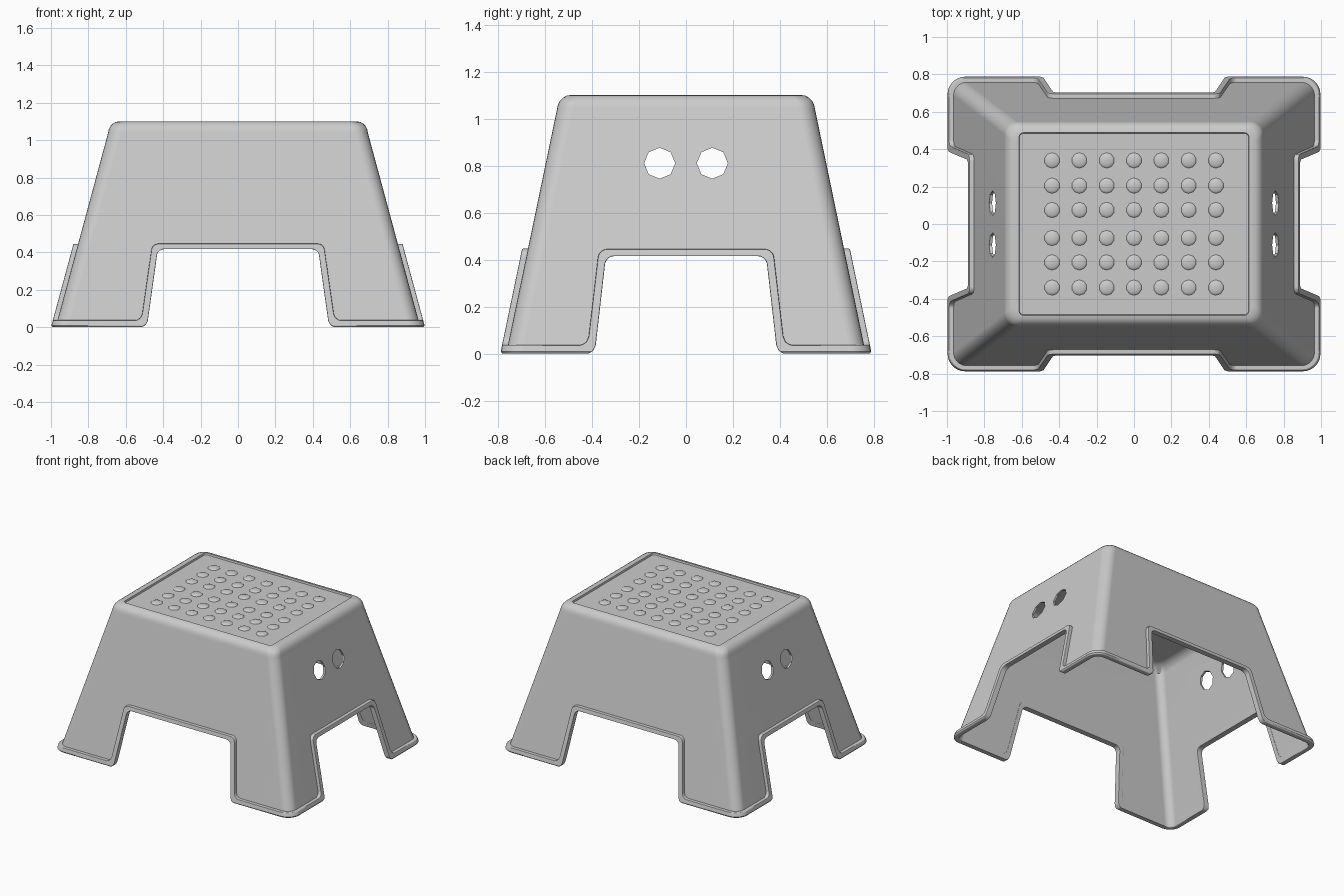
import bpy, bmesh, math
from mathutils import Vector

cube = bpy.data.objects.get("Cube")
if cube:
    bpy.data.objects.remove(cube, do_unlink=True)

grey = bpy.data.materials.new("light grey plastic")
grey.use_nodes = True
COLOUR = (0.6, 0.6, 0.6, 1)
grey.diffuse_color = COLOUR
grey.node_tree.nodes["Principled BSDF"].inputs["Base Color"].default_value = COLOUR

THICK = 0.015    # wall thickness
LIP = 0.025      # how far the rim stands out


def half_size(z, offset=0.0):
    """Half width and half depth of the tapered body at height z."""
    return 0.975 - 0.27 * z + offset, 0.765 - 0.208 * z + offset


def ring(hx, hy, r, z, steps=6):
    """Rounded rectangle outline."""
    pts = []
    for k, (sx, sy) in enumerate([(1, 1), (-1, 1), (-1, -1), (1, -1)]):
        for i in range(steps + 1):
            a = math.pi / 2 * (k + i / steps)
            pts.append((sx * (hx - r) + r * math.cos(a), sy * (hy - r) + r * math.sin(a), z))
    return pts


def body_ring(z, offset, r=0.07):
    return ring(*half_size(z, offset), r + offset, z)


def finish(name, bm):
    bmesh.ops.recalc_face_normals(bm, faces=bm.faces)
    mesh = bpy.data.meshes.new(name)
    bm.to_mesh(mesh)
    bm.free()
    mesh.materials.append(grey)
    obj = bpy.data.objects.new(name, mesh)
    bpy.context.collection.objects.link(obj)
    return obj


def loft(name, rings, closed=False):
    bm = bmesh.new()
    loops = [[bm.verts.new(p) for p in r] for r in rings]
    pairs = list(zip(loops, loops[1:]))
    if closed:
        pairs.append((loops[-1], loops[0]))
    else:
        bm.faces.new(loops[0])
        bm.faces.new(loops[-1])
    for a, b in pairs:
        for i in range(len(a)):
            j = (i + 1) % len(a)
            bm.faces.new((a[i], a[j], b[j], b[i]))
    return finish(name, bm)


def prism(name, outline, axis, reach):
    """Extrude a (side, height) outline along x or y, through the whole body."""
    def place(u, z, d):
        return (d, u, z) if axis == "x" else (u, d, z)
    return loft(name, [[place(u, z, d) for u, z in outline] for d in (-reach, reach)])


def opening(foot, top, height, floor, grow=0.0):
    """Arch between two legs: rounded top corners, flared at the floor."""
    foot, top, height = foot + grow, top + grow, height + grow
    r = 0.04
    half = [(foot + 0.05, -0.1), (foot + 0.05, floor - 0.005), (foot + 0.022, floor + 0.003),
            (foot + 0.007, floor + 0.013), (foot - 0.003, floor + 0.035)]
    for i in range(6):
        a = math.pi / 2 * i / 5
        half.append((top - r + r * math.cos(a), height - r + r * math.sin(a)))
    return half + [(-u, z) for u, z in reversed(half)]


def apply_modifier(obj, kind, **settings):
    mod = obj.modifiers.new(kind.title(), kind)
    for key, value in settings.items():
        setattr(mod, key, value)
    bpy.context.view_layer.objects.active = obj
    bpy.ops.object.modifier_apply(modifier=mod.name)


def boolean(obj, tool, operation):
    apply_modifier(obj, "BOOLEAN", object=tool, operation=operation, solver="EXACT")
    bpy.data.objects.remove(tool, do_unlink=True)


def smooth(obj):
    bpy.ops.object.select_all(action="DESELECT")
    obj.select_set(True)
    bpy.context.view_layer.objects.active = obj
    bpy.ops.object.shade_smooth_by_angle(angle=math.radians(35))
    apply_modifier(obj, "WEIGHTED_NORMAL", keep_sharp=True)


FRONT = (0.485, 0.434, 0.417)
SIDE = (0.387, 0.345, 0.415)

# Hollow body, lofted from the inner ceiling down and back up over the top
profile = [ring(0.61, 0.47, 0.05, 1.07), ring(0.65, 0.505, 0.06, 1.055)]
profile += [body_ring(z, -THICK) for z in (1.02, 0.5, 0.006)]
profile += [body_ring(z, 0) for z in (0.006, 0.5, 1.02, 1.04)]
hx, hy = half_size(1.04)
for i in range(1, 6):
    a = math.pi / 2 * i / 5
    inset = 0.052 * (1 - math.cos(a)) + 0.006 * i / 5
    profile.append(ring(hx - inset, hy - inset, 0.07 - 0.2 * inset, 1.04 + 0.06 * math.sin(a)))
# Recessed tread panel
profile += [ring(0.615, 0.488, 0.025, 1.1), ring(0.612, 0.485, 0.022, 1.087)]
body = loft("stool_body", profile)

boolean(body, prism("front_cutter", opening(*FRONT, 0, 0.003), "y", 1.2), "DIFFERENCE")
boolean(body, prism("side_cutter", opening(*SIDE, 0, 0.003), "x", 1.3), "DIFFERENCE")

# Pairs of eight-sided grip holes in both ends
for y in (-0.112, 0.112):
    octagon = [(y + 0.066 * math.cos(k * math.pi / 4), 0.81 + 0.066 * math.sin(k * math.pi / 4))
               for k in range(8)]
    boolean(body, prism("hole_cutter", octagon, "x", 1.3), "DIFFERENCE")
smooth(body)

# Raised rim that follows the feet and the leg openings
inner = -THICK - 0.003
rim = loft("edge_rim", [body_ring(0, inner), body_ring(0, LIP - 0.008), body_ring(0.01, LIP),
                        body_ring(0.6, LIP), body_ring(0.6, inner)], closed=True)
boolean(rim, prism("front_cutter", opening(*FRONT, 0), "y", 1.2), "DIFFERENCE")
boolean(rim, prism("side_cutter", opening(*SIDE, 0), "x", 1.3), "DIFFERENCE")
band = loft("rim_band", [ring(1.1, 0.9, 0.1, z) for z in (-0.05, 0.037)])
boolean(band, prism("front_band", opening(*FRONT, 0.037, 0.03), "y", 1.2), "UNION")
boolean(band, prism("side_band", opening(*SIDE, 0.037, 0.03), "x", 1.3), "UNION")
boolean(rim, band, "INTERSECT")
apply_modifier(rim, "BEVEL", width=0.005, segments=2, limit_method="ANGLE",
               angle_limit=math.radians(50))
smooth(rim)

# Anti-slip domes on the tread
bm = bmesh.new()
for col in range(7):
    for y in (0.34, 0.205, 0.075):
        for side in (-1, 1):
            made = bmesh.ops.create_uvsphere(bm, u_segments=10, v_segments=8, radius=0.042)
            bmesh.ops.scale(bm, vec=(1, 1, 0.3), verts=made["verts"])
            bmesh.ops.translate(bm, vec=((col - 3) * 0.146, side * y, 1.086), verts=made["verts"])
low = [v for v in bm.verts if v.co.z < 1.08]
bmesh.ops.delete(bm, geom=low, context="VERTS")
domes = finish("tread_domes", bm)
smooth(domes)
